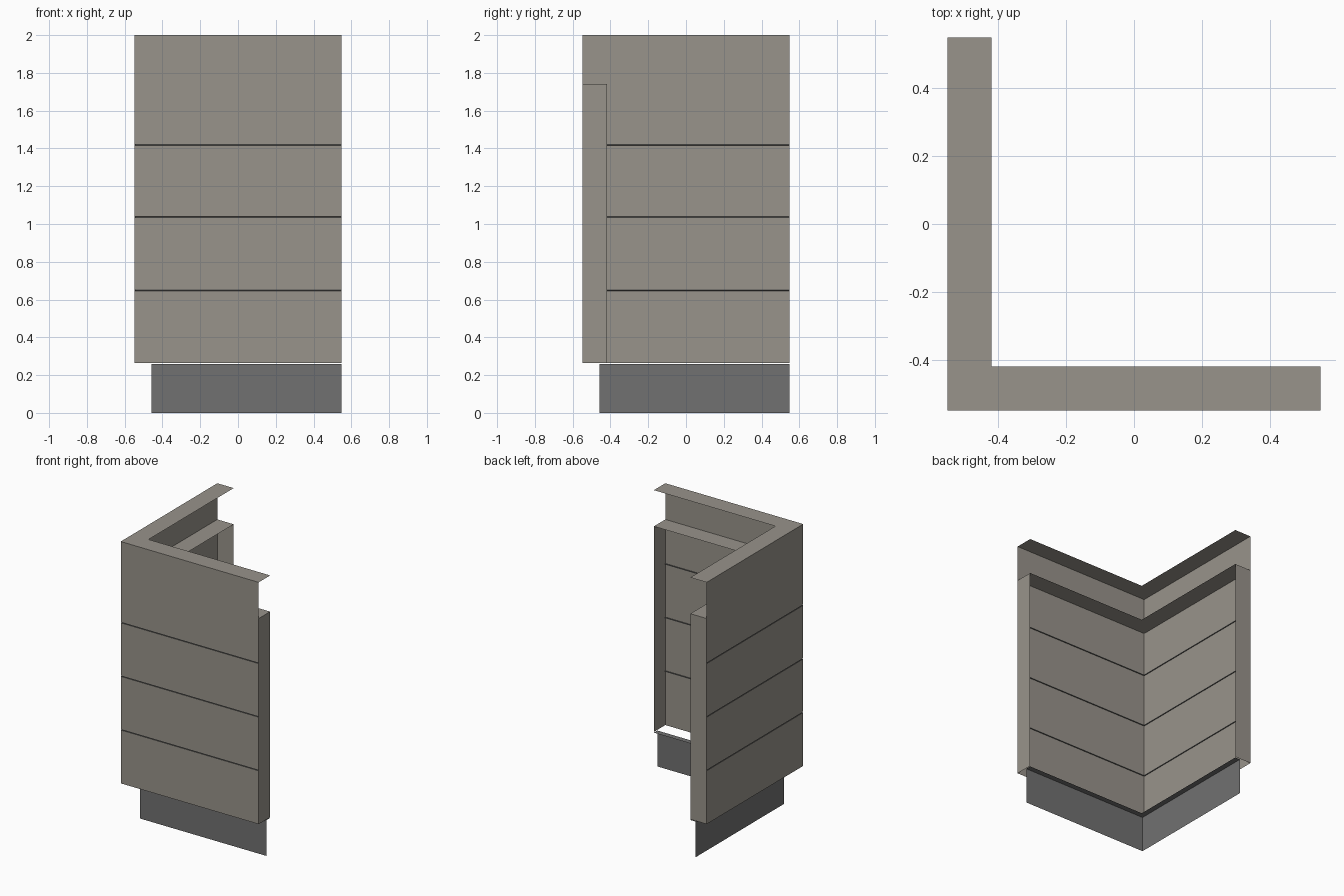
import bpy
import bmesh

cube = bpy.data.objects.get("Cube")
if cube:
    bpy.data.objects.remove(cube, do_unlink=True)

HALF = 0.548      # half the footprint
DEPTH = 0.13      # width of the cap, shelf and end returns
SHELF_Z = 1.74
PANEL_Z = 0.263   # underside of the outer panels
GROOVES = (1.42, 1.035, 0.65)


def material(name, rgb):
    mat = bpy.data.materials.new(name)
    mat.use_nodes = True
    mat.diffuse_color = (*rgb, 1)
    mat.node_tree.nodes["Principled BSDF"].inputs["Base Color"].default_value = (*rgb, 1)
    return mat


taupe = material("warm grey panel", (0.315, 0.293, 0.258))
grey = material("dark grey base", (0.165, 0.165, 0.165))
groove_grey = material("groove grey", (0.09, 0.09, 0.085))


def finish(name, bm, mats):
    mesh = bpy.data.meshes.new(name)
    bm.to_mesh(mesh)
    bm.free()
    for mat in mats:
        mesh.materials.append(mat)
    obj = bpy.data.objects.new(name, mesh)
    bpy.context.collection.objects.link(obj)
    return obj


def corner_sweep(name, profile, mats):
    """Run a profile of (inset, height) points round the L-shaped corner."""
    bm = bmesh.new()
    rows = []
    for inset, z in profile:
        edge = -HALF + inset
        path = ((HALF, edge), (edge, edge), (edge, HALF))
        rows.append([bm.verts.new((x, y, z)) for x, y in path])
    for a, b in zip(rows, rows[1:]):
        for i in range(2):
            bm.faces.new((a[i], a[i + 1], b[i + 1], b[i]))
    return finish(name, bm, mats)


# Outer panels with the top cap and shallow horizontal grooves
profile = [(DEPTH, 2), (0, 2)]
for z in GROOVES:
    profile += [(0, z + 0.004), (0.004, z + 0.003), (0.004, z - 0.003), (0, z - 0.004)]
profile.append((0, PANEL_Z))
panels = corner_sweep("outer_panels", profile, [taupe, groove_grey])
for face in panels.data.polygons:
    if any(abs(face.center.z - z) < 0.01 for z in GROOVES):
        face.material_index = 1

# Inner shelf below the cap
corner_sweep("inner_shelf", [(0, SHELF_Z), (DEPTH, SHELF_Z)], [taupe])

# Recessed base with its narrow inward lip
corner_sweep("recessed_base", [(DEPTH, 0.258), (0.09, 0.258), (0.09, 0)], [grey])

# Returns closing the two open ends, mirrored across the diagonal
for name, swap in (("front_end_return", False), ("side_end_return", True)):
    bm = bmesh.new()
    corners = [(-HALF, PANEL_Z), (-HALF + DEPTH, PANEL_Z),
               (-HALF + DEPTH, SHELF_Z), (-HALF, SHELF_Z)]
    verts = [bm.verts.new((d, HALF, z) if swap else (HALF, d, z)) for d, z in corners]
    bm.faces.new(verts[::-1] if swap else verts)
    finish(name, bm, [taupe])
